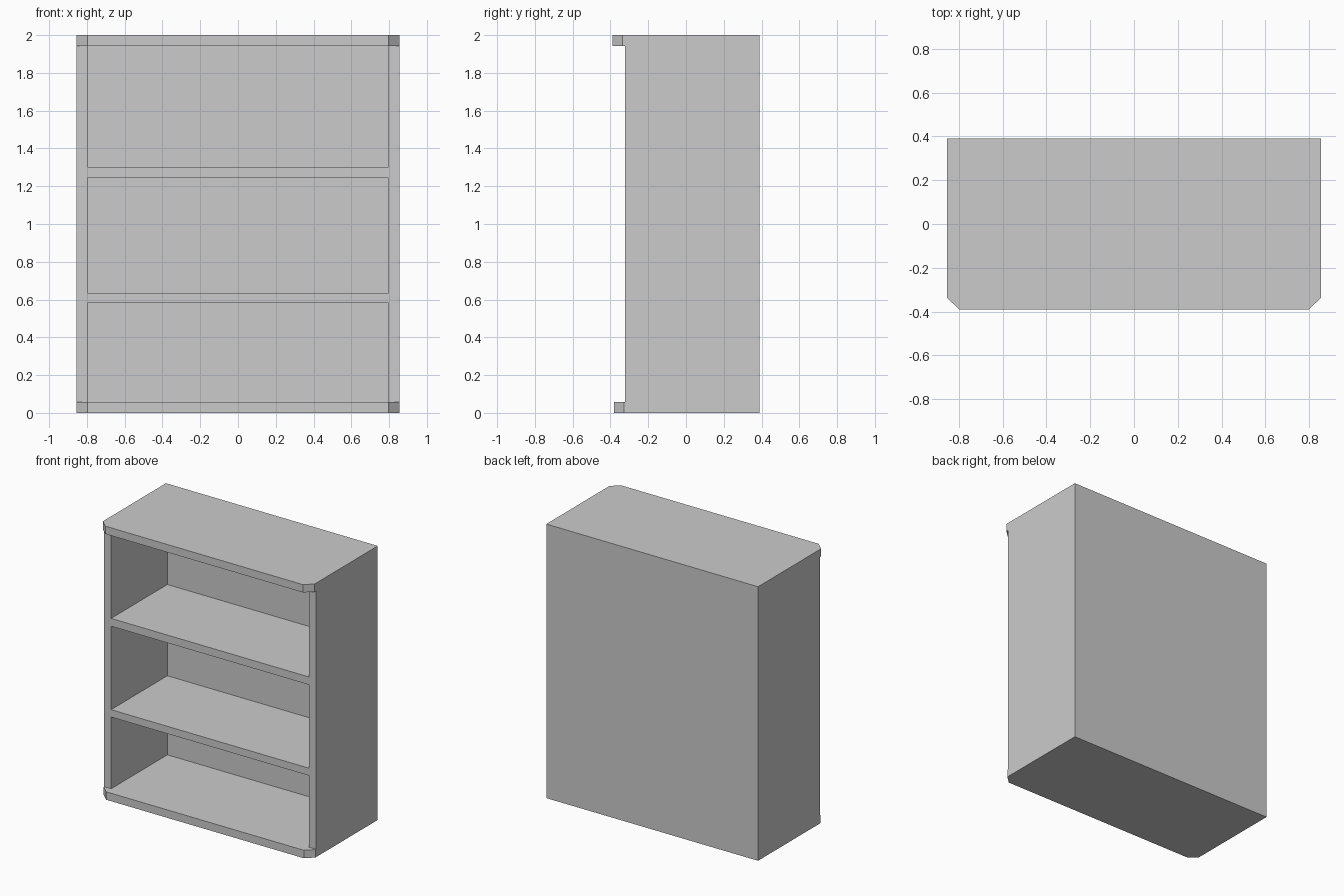
import bpy, bmesh

if "Cube" in bpy.data.objects:
    bpy.data.objects.remove(bpy.data.objects["Cube"])

W, IN = 0.855, 0.798          # outer and inner half widths
BACK, FRONT = 0.39, -0.323    # rear face, front of sides and shelves
INNER_BACK = 0.325
FLOOR, CEIL, H = 0.058, 1.943, 2.0


def prism(name, outline, z0, z1):
    """Extrude a counter-clockwise xy outline from z0 to z1."""
    bm = bmesh.new()
    face = bm.faces.new([bm.verts.new((x, y, z0)) for x, y in outline])
    top = bmesh.ops.extrude_face_region(bm, geom=[face])["geom"]
    verts = [v for v in top if isinstance(v, bmesh.types.BMVert)]
    bmesh.ops.translate(bm, vec=(0, 0, z1 - z0), verts=verts)
    bmesh.ops.recalc_face_normals(bm, faces=bm.faces)
    mesh = bpy.data.meshes.new(name)
    bm.to_mesh(mesh)
    bm.free()
    obj = bpy.data.objects.new(name, mesh)
    bpy.context.collection.objects.link(obj)
    return obj


def box(name, x0, x1, y0, y1, z0, z1):
    return prism(name, [(x0, y0), (x1, y0), (x1, y1), (x0, y1)], z0, z1)


def board(name, front, z0, z1):
    """Full-depth board whose two front corners are cut off."""
    c = front + 0.053
    prism(name, [(-IN, front), (IN, front), (W, c), (W, BACK),
                 (-W, BACK), (-W, c)], z0, z1)


# Overhanging top and base boards
board("top_board", -0.39, CEIL, H)
board("base_board", -0.381, 0, FLOOR)

# Side panels
for name, x0, x1 in (("left_side", -W, -IN), ("right_side", IN, W)):
    box(name, x0, x1, FRONT, BACK, FLOOR, CEIL)

# Back panel
box("back_panel", -IN, IN, INNER_BACK, BACK, FLOOR, CEIL)

# Shelves, flush with the front of the sides
for name, z0, z1 in (("lower_shelf", 0.581, 0.635), ("upper_shelf", 1.244, 1.301)):
    box(name, -IN, IN, FRONT, INNER_BACK, z0, z1)
